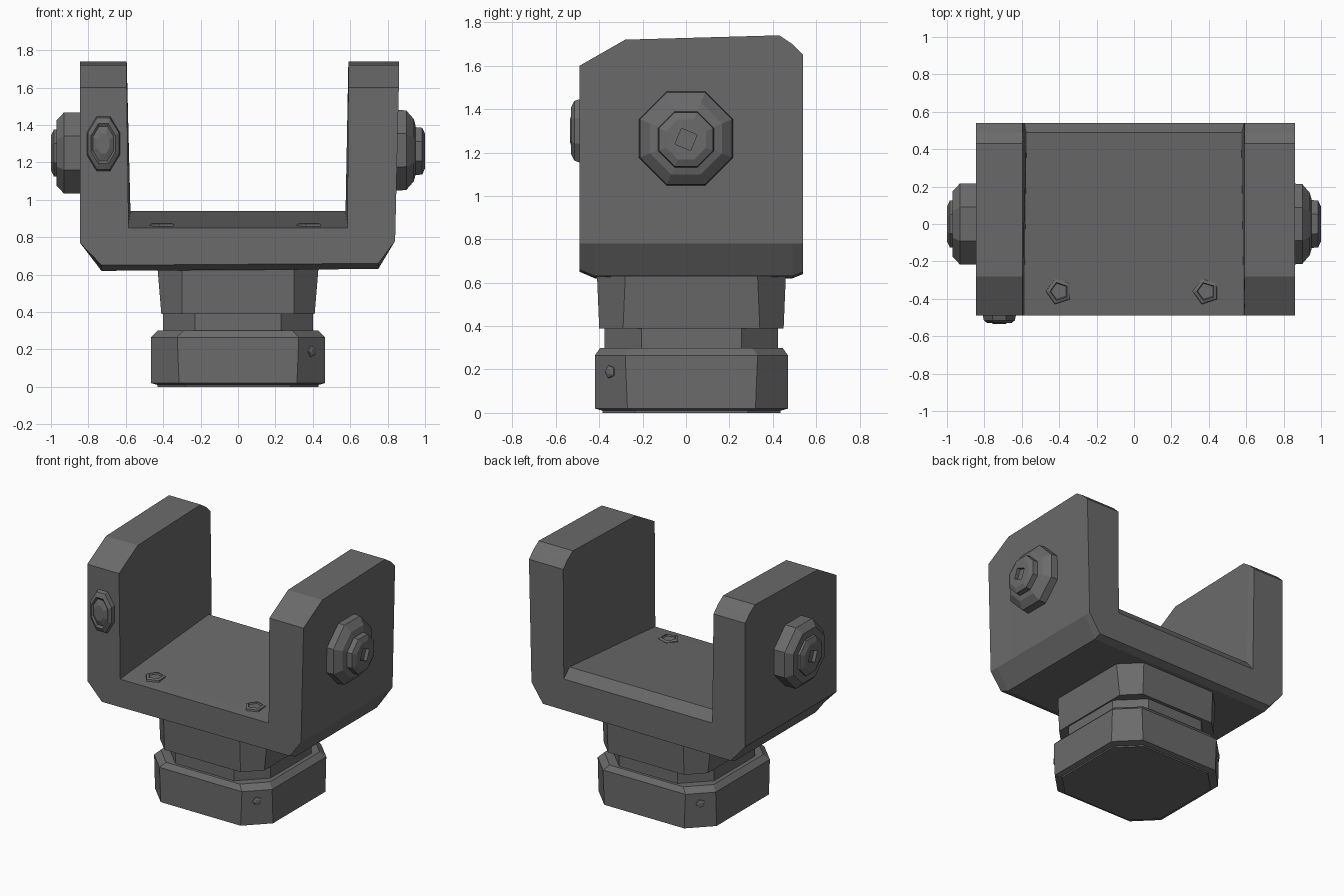
import bpy, bmesh, math
from mathutils import Vector

cube = bpy.data.objects.get("Cube")
if cube:
    bpy.data.objects.remove(cube, do_unlink=True)

metal = bpy.data.materials.new("dark_grey_metal")
metal.use_nodes = True
grey = (0.145, 0.145, 0.147, 1)
metal.diffuse_color = grey
bsdf = next(n for n in metal.node_tree.nodes if n.type == 'BSDF_PRINCIPLED')
bsdf.inputs["Base Color"].default_value = grey
bsdf.inputs["Roughness"].default_value = 0.7


def loft(name, rings):
    """Skin a stack of equal rings and cap both ends."""
    bm = bmesh.new()
    loops = [[bm.verts.new(p) for p in ring] for ring in rings]
    n = len(loops[0])
    for a, b in zip(loops, loops[1:]):
        for i in range(n):
            j = (i + 1) % n
            bm.faces.new((a[i], a[j], b[j], b[i]))
    bm.faces.new(loops[0][::-1])
    bm.faces.new(loops[-1])
    bmesh.ops.recalc_face_normals(bm, faces=bm.faces)
    mesh = bpy.data.meshes.new(name)
    bm.to_mesh(mesh)
    bm.free()
    mesh.materials.append(metal)
    obj = bpy.data.objects.new(name, mesh)
    bpy.context.collection.objects.link(obj)
    return obj


def octagon(hx, hy, cut, z, cy=0.025):
    """Rectangle with cut corners at height z."""
    pts = [(hx, hy - cut), (hx - cut, hy), (cut - hx, hy), (-hx, hy - cut),
           (-hx, cut - hy), (cut - hx, -hy), (hx - cut, -hy), (hx, cut - hy)]
    return [(x, y + cy, z) for x, y in pts]


def stud(name, centre, axis, steps, sides=8, stretch=1, square=False):
    """Turned part along axis; steps are (distance, radius). A square end is a socket."""
    centre, axis = Vector(centre), Vector(axis).normalized()
    up = Vector((0, 0, 1)) if abs(axis.z) < 0.9 else Vector((0, 1, 0))
    side = up.cross(axis)
    rings = []
    for k, (dist, rad) in enumerate(steps):
        ring = []
        for i in range(sides):
            a = math.tau * (i + 0.5) / sides
            socket = square and k >= len(steps) - 2
            r = rad * (0.71 if socket and i % 2 else 1)
            ring.append(centre + axis * dist + side * r * math.cos(a)
                        + up * r * stretch * math.sin(a))
        rings.append(ring)
    return loft(name, rings)


# U-shaped yoke: one cross-section repeated from front to back
def yoke_section(y, top, floor, bottom, flare):
    inner = 0.585 - flare
    pts = [(-0.73, bottom), (-0.845, 0.77), (-0.845, top), (-0.595, top),
           (-inner, floor), (inner, floor), (0.59, top), (0.86, top),
           (0.84, 0.78), (0.75, bottom + 0.01)]
    return [(x, y, z) for x, z in pts]


loft("yoke_bracket", [yoke_section(*s) for s in (
    (-0.49, 1.60, 0.85, 0.65, 0),
    (-0.42, 1.64, 0.857, 0.62, 0),
    (-0.28, 1.72, 0.87, 0.62, 0),
    (0.43, 1.74, 0.935, 0.62, 0.01),
    (0.49, 1.70, 0.94, 0.62, 0.01),
    (0.54, 1.65, 0.87, 0.64, 0))])

# Swivel neck, groove and foot
loft("swivel_base", [
    octagon(0.43, 0.41, 0.15, 0.01),
    octagon(0.465, 0.445, 0.15, 0.02),
    octagon(0.465, 0.445, 0.14, 0.265),
    octagon(0.43, 0.42, 0.14, 0.30),
    octagon(0.40, 0.40, 0.17, 0.30),
    octagon(0.40, 0.40, 0.17, 0.39),
    octagon(0.41, 0.425, 0.11, 0.39),
    octagon(0.43, 0.435, 0.13, 0.63)])
loft("base_sole", [octagon(0.43, 0.41, 0.15, 0), octagon(0.43, 0.41, 0.15, 0.012)])

# Pivot bolts on the outer faces of the arms
stud("left_pivot_washer", (0.84, 0, 1.265), (1, 0, 0),
     [(0, 0.235), (0.06, 0.23), (0.10, 0.18), (0.11, 0.14)])
stud("right_pivot_washer", (-0.83, 0, 1.25), (-1, 0, 0),
     [(0, 0.235), (0.10, 0.235), (0.14, 0.19)])
for name, x, z, sgn in (("left_pivot_bolt", 0.94, 1.26, 1),
                        ("right_pivot_bolt", -0.94, 1.25, -1)):
    stud(name, (x, 0, z), (sgn, 0, 0),
         [(0, 0.14), (0.045, 0.135), (0.06, 0.10), (0.06, 0.055), (0.035, 0.055)],
         square=True)

# Clamp screw on the front edge of the right arm
stud("clamp_screw", (-0.72, -0.47, 1.30), (0, -1, 0),
     [(0, 0.10), (0.045, 0.09), (0.06, 0.07), (0.05, 0.06), (0.065, 0.035)],
     stretch=1.65)

# Small screws on the yoke floor
for side, x in (("right", -0.40), ("left", 0.385)):
    stud(side + "_floor_screw", (x, -0.36, 0.845), (0, 0, 1),
         [(0, 0.075), (0.025, 0.07), (0.032, 0.05), (0.022, 0.045)], sides=5)

# Set screws on opposite cut corners of the foot
for end, x, y in (("front", 0.39, -0.345), ("back", -0.39, 0.395)):
    stud(end + "_set_screw", (x, y, 0.19), (x, y, 0),
         [(-0.01, 0.035), (0.012, 0.03), (0.018, 0.015)], sides=5)
